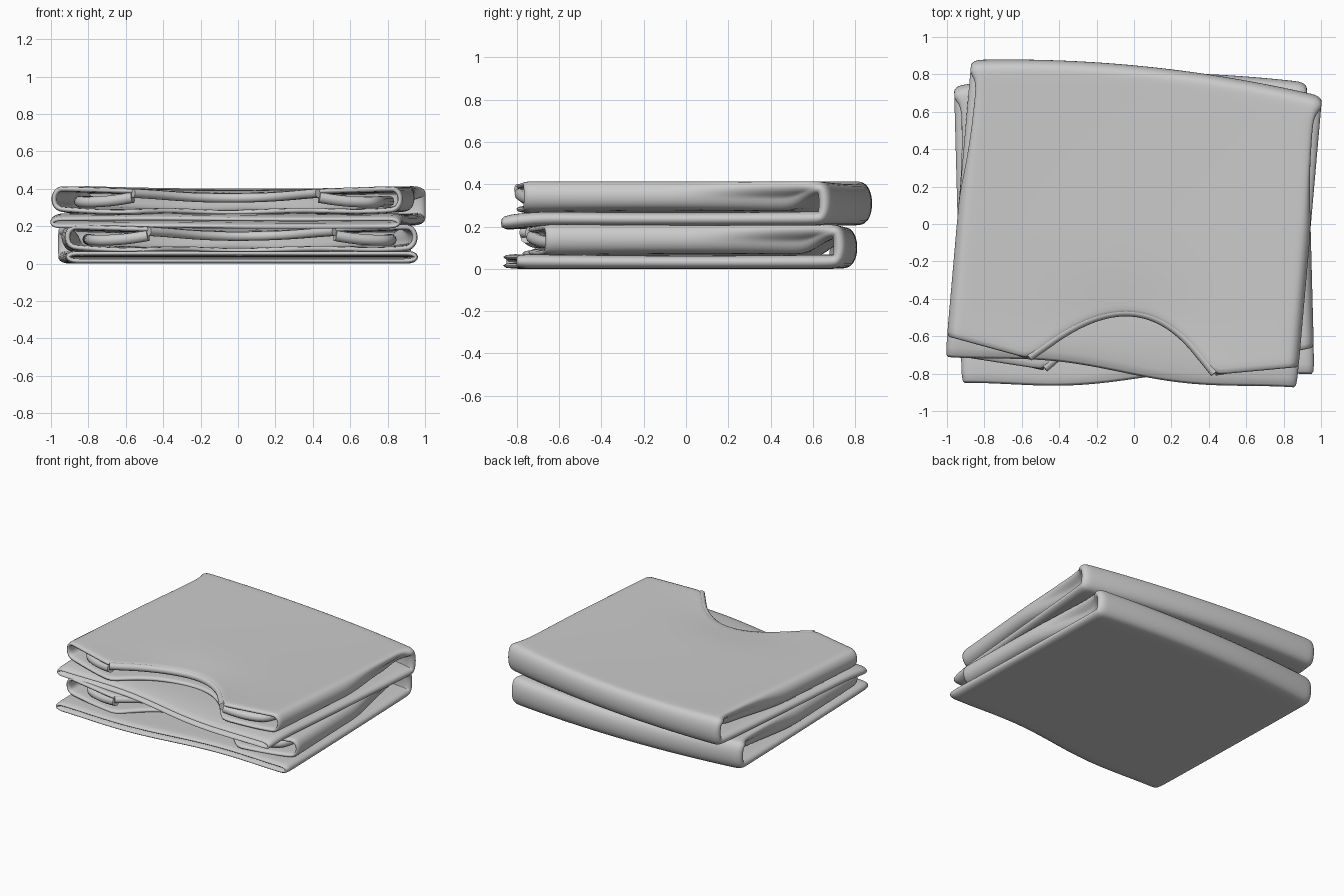
import bpy, bmesh
from math import sin, cos, pi, exp, radians

if "Cube" in bpy.data.objects:
    bpy.data.objects.remove(bpy.data.objects["Cube"])

T = 0.03          # cloth thickness
W = 0.93          # half width
NECK = 0.49       # half width of the neck opening


def smooth(a, b, v):
    v = max(0, min(1, (v - a) / (b - a)))
    return v * v * (3 - 2 * v)


def cross_section():
    # closed loop: inner flap, side fold, outer sheet, side fold
    xs = [0.07 * i for i in range(13)]
    half = [(x, 1.0) for x in xs] + [(0.885, 1.0)]
    for i in range(1, 8):
        a = -pi / 2 + pi * i / 8
        half.append((W - 0.045 + 0.045 * cos(a), 0.5 - 0.5 * sin(a)))
    half += [(0.885, 0.0)] + [(x, 0.0) for x in reversed(xs)]
    return half + [(-x, d) for x, d in reversed(half[1:-1])]


def neck_front(x):
    ax = abs(x)
    if ax < NECK:
        k = x - 0.035 * (1 - (x / NECK) ** 2)
        return -0.48 - 0.29 * (k / NECK) ** 2
    return -0.77 + 0.08 * (ax - NECK) / 0.44


def shirt_point(s, x, d, back, hem, droop):
    """s 0..1 bottom layer, 1..2 back fold, 2..3 top layer; d is flap depth share."""
    height = 0.201 + 0.014 * x * x
    zc, rz = height / 2, height / 2 - T / 2
    yb = back + 0.06 * (1 - (x / W) ** 2) - 0.015 * (x / W)
    ry = 0.075
    yc = yb - ry
    px = x
    if s <= 1:
        yf = hem(x)
        y, z, ny, nz = yf + (yc - yf) * s, zc - rz, 0, 1
        depth = 0.032 + 0.012 * y * y
        z -= droop * smooth(-0.62, -0.84, y) if y < -0.62 else 0
    elif s < 2:
        a = -pi / 2 + pi * (s - 1)
        c, q = max(0, cos(a)), sin(a)
        y, z, ny, nz = yc + (ry - T / 2) * c ** 0.7, zc + rz * q, -c, -q
        depth = 0.036
    else:
        u = s - 2
        yf = neck_front(x)
        y, z, ny, nz = yc + (yf - yc) * u, zc + rz, 0, -1
        depth = 0.036 + 0.076 * smooth(0.0, 0.1, u)
        # side wall is drawn inwards near the back fold
        px *= 1 - 0.09 * min(1, d * 2) * smooth(0, 0.06, u) * (1 - smooth(0.06, 0.5, u))
        # cloth sinks slightly in the middle and towards the neck
        sag = exp(-(x / 0.4) ** 2 - ((y + 0.55) / 0.25) ** 2)
        z -= 0.022 * sag + 0.01 * (1 - y * y) * (1 - x * x)
        depth -= 0.03 * sag
        if d > 0.9:
            z += 0.005 * sin(9 * x + 3 * y)
    return px, y + ny * d * depth, z + nz * d * depth


def place(ob, rot, z):
    ob.rotation_euler.z = radians(rot)
    ob.location.z = z


def make_shirt(name, z, rot, back, hem, droop):
    rows = ([i / 14 for i in range(15)] + [1 + i / 10 for i in range(1, 10)]
            + [2 + i / 24 for i in range(25)])
    cols = cross_section()
    n = len(cols)
    bm = bmesh.new()
    grid = [[bm.verts.new(shirt_point(s, x, d, back, hem, droop)) for x, d in cols]
            for s in rows]
    for a, b in zip(grid, grid[1:]):
        for i in range(n):
            j = (i + 1) % n
            bm.faces.new((a[i], a[j], b[j], b[i]))
    bmesh.ops.recalc_face_normals(bm, faces=bm.faces)
    for f in bm.faces:
        f.smooth = True
    me = bpy.data.meshes.new(name)
    bm.to_mesh(me)
    bm.free()
    ob = bpy.data.objects.new(name, me)
    bpy.context.collection.objects.link(ob)
    sol = ob.modifiers.new("cloth", 'SOLIDIFY')
    sol.thickness, sol.offset = T, 0
    sub = ob.modifiers.new("soft", 'SUBSURF')
    sub.levels = sub.render_levels = 1
    place(ob, rot, z)

    # bunched sleeves tucked inside each shoulder
    for side, sx in (("left", -1), ("right", 1)):
        sleeve = tube(f"{name}_{side}_sleeve", [
            (sx * 0.50, -0.74, 0.15), (sx * 0.58, -0.72, 0.135),
            (sx * 0.70, -0.68, 0.125), (sx * 0.80, -0.62, 0.125),
            (sx * 0.81, -0.4, 0.13), (sx * 0.80, 0.1, 0.13)], 0.03)
        place(sleeve, rot, z)
    # thick collar rib along the neckline
    pts = []
    for i in range(15):
        x = -0.5 + i / 14
        p = shirt_point(3, x, 0, back, hem, droop)
        pts.append((p[0], p[1] + 0.012, p[2] - 0.012))
    place(tube(f"{name}_collar", pts, 0.025), rot, z)


def tube(name, pts, r):
    cu = bpy.data.curves.new(name, 'CURVE')
    cu.dimensions = '3D'
    cu.bevel_depth, cu.bevel_resolution = r, 3
    cu.use_fill_caps = True
    cu.resolution_u = 4
    sp = cu.splines.new('NURBS')
    sp.points.add(len(pts) - 1)
    for p, c in zip(sp.points, pts):
        p.co = (*c, 1)
    sp.use_endpoint_u, sp.order_u = True, 3
    ob = bpy.data.objects.new(name, cu)
    bpy.context.collection.objects.link(ob)
    return ob


# two folded shirts, turned slightly against each other
make_shirt("lower_shirt", 0.0, 1.5, 0.75,
           lambda x: -0.83 - 0.035 * sin(-3.4 * x) * (1 - x * x), 0.0)
make_shirt("upper_shirt", 0.204, -5.0, 0.785,
           lambda x: -0.80 - 0.035 * sin(3.4 * x) * (1 - x * x), 0.025)
